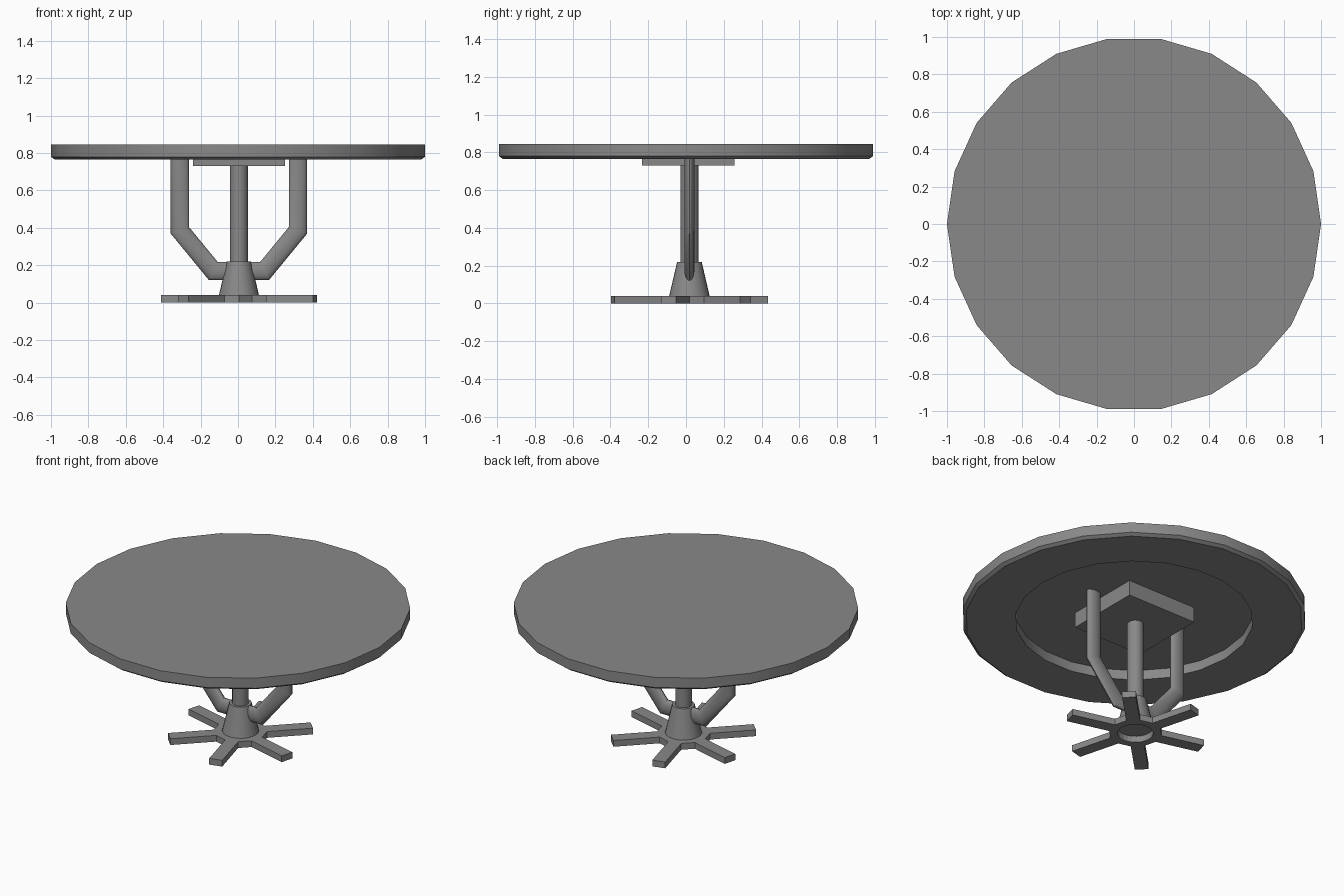
import bpy, bmesh, math
from mathutils import Vector

cube = bpy.data.objects.get("Cube")
if cube:
    bpy.data.objects.remove(cube, do_unlink=True)

# One grey finish for everything
GREY = (0.25, 0.25, 0.25, 1)
grey = bpy.data.materials.new("plain_grey")
grey.use_nodes = True
grey.diffuse_color = GREY
grey.node_tree.nodes["Principled BSDF"].inputs["Base Color"].default_value = GREY

CX, CY = 0.005, 0.018      # axis of the pedestal
BASE_H = 0.04
CEILING = 0.827            # underside of the hollow in the top


def finish(name, bm, smooth=True):
    """Turn a bmesh into a named object with the grey finish."""
    bmesh.ops.recalc_face_normals(bm, faces=bm.faces)
    mesh = bpy.data.meshes.new(name)
    bm.to_mesh(mesh)
    bm.free()
    mesh.materials.append(grey)
    ob = bpy.data.objects.new(name, mesh)
    bpy.context.collection.objects.link(ob)
    if smooth:
        bpy.ops.object.select_all(action='DESELECT')
        ob.select_set(True)
        bpy.context.view_layer.objects.active = ob
        bpy.ops.object.shade_smooth_by_angle(angle=math.radians(30))
    return ob


def loft(name, rings):
    """Skin a series of closed rings and cap both ends."""
    bm = bmesh.new()
    loops = [[bm.verts.new(p) for p in ring] for ring in rings]
    n = len(loops[0])
    for a, b in zip(loops, loops[1:]):
        for i in range(n):
            j = (i + 1) % n
            bm.faces.new((a[i], a[j], b[j], b[i]))
    bm.faces.new(loops[0])
    bm.faces.new(loops[-1])
    return finish(name, bm)


def lathe(name, profile, sides, cx=0.0, cy=0.0):
    """Revolve (radius, height) pairs about a vertical axis."""
    turn = math.tau / sides
    return loft(name, [[(cx + r * math.cos(i * turn), cy + r * math.sin(i * turn), z)
                        for i in range(sides)] for r, z in profile])


def oval_tube(name, path, wide, deep, sides=20):
    """Sweep an oval along an xz path with mitred corners."""
    pts = [Vector((x, 0, z)) for x, z in path]
    rings = []
    for k, p in enumerate(pts):
        before = (p - pts[k - 1]).normalized() if k else None
        after = (pts[k + 1] - p).normalized() if k < len(pts) - 1 else None
        before, after = before or after, after or before
        tangent = (before + after).normalized()
        across = Vector((tangent.z, 0, -tangent.x)) * wide / tangent.dot(after)
        ring = []
        for i in range(sides):
            a = math.tau * i / sides
            ring.append(p + across * math.cos(a) + Vector((CX, CY + deep * math.sin(a), 0)))
        rings.append(ring)
    return loft(name, rings)


# Round top with a chamfered lower rim and a hollow underside
lathe("table_top", [(1, 0.845), (1, 0.78), (0.98, 0.765), (0.69, 0.765), (0.69, CEILING)], 22)

# Square mounting plate under the top
bm = bmesh.new()
bmesh.ops.create_cube(bm, size=1)
bmesh.ops.scale(bm, vec=(0.49, 0.49, CEILING - 0.73), verts=bm.verts)
bmesh.ops.translate(bm, vec=(CX, 0.012, (CEILING + 0.73) / 2), verts=bm.verts)
finish("mounting_plate", bm, smooth=False)

# Central post and its tapered collar
lathe("center_post", [(0.048, 0.2), (0.048, 0.74)], 24, CX, CY)
lathe("tapered_collar", [(0.107, BASE_H), (0.065, 0.22)], 24, CX, CY)

# Bent support arms, one each side
for side, name in ((1, "left_arm"), (-1, "right_arm")):
    top_x = 0.316 * side
    oval_tube(name, [(top_x, CEILING), (top_x, 0.387), (0.137 * side, 0.169),
                     (0, 0.169)], 0.049, 0.026)

# Star foot: twelve-sided hub with a round hole, a spoke on every other side
APOTHEM, SPOKE_END, HALF_W, HOLE = 0.149, 0.42, 0.04, 0.104
step = math.tau / 12
bm = bmesh.new()


def foot_point(angle, along, sideways=0.0):
    c, s = math.cos(angle), math.sin(angle)
    return bm.verts.new((CX + along * c - sideways * s, CY + along * s + sideways * c, 0))


for k in range(12):
    mid = math.radians(45) + k * step
    inner = [foot_point(mid + d * step / 2, HOLE) for d in (1, 0, -1)]
    outer = [foot_point(mid, APOTHEM, w) for w in (-HALF_W, HALF_W)]
    bm.faces.new(inner + outer)
    if k % 2 == 0:
        tip = [foot_point(mid, SPOKE_END, w) for w in (-HALF_W, HALF_W)]
        bm.faces.new((outer[0], tip[0], tip[1], outer[1]))
bmesh.ops.remove_doubles(bm, verts=bm.verts, dist=0.002)
bmesh.ops.recalc_face_normals(bm, faces=bm.faces)
if bm.faces[:][0].normal.z < 0:
    bmesh.ops.reverse_faces(bm, faces=bm.faces)
slab = bmesh.ops.extrude_face_region(bm, geom=bm.faces[:], use_keep_orig=True)
raised = [g for g in slab["geom"] if isinstance(g, bmesh.types.BMVert)]
bmesh.ops.translate(bm, vec=(0, 0, BASE_H), verts=raised)
finish("star_foot", bm, smooth=False)
